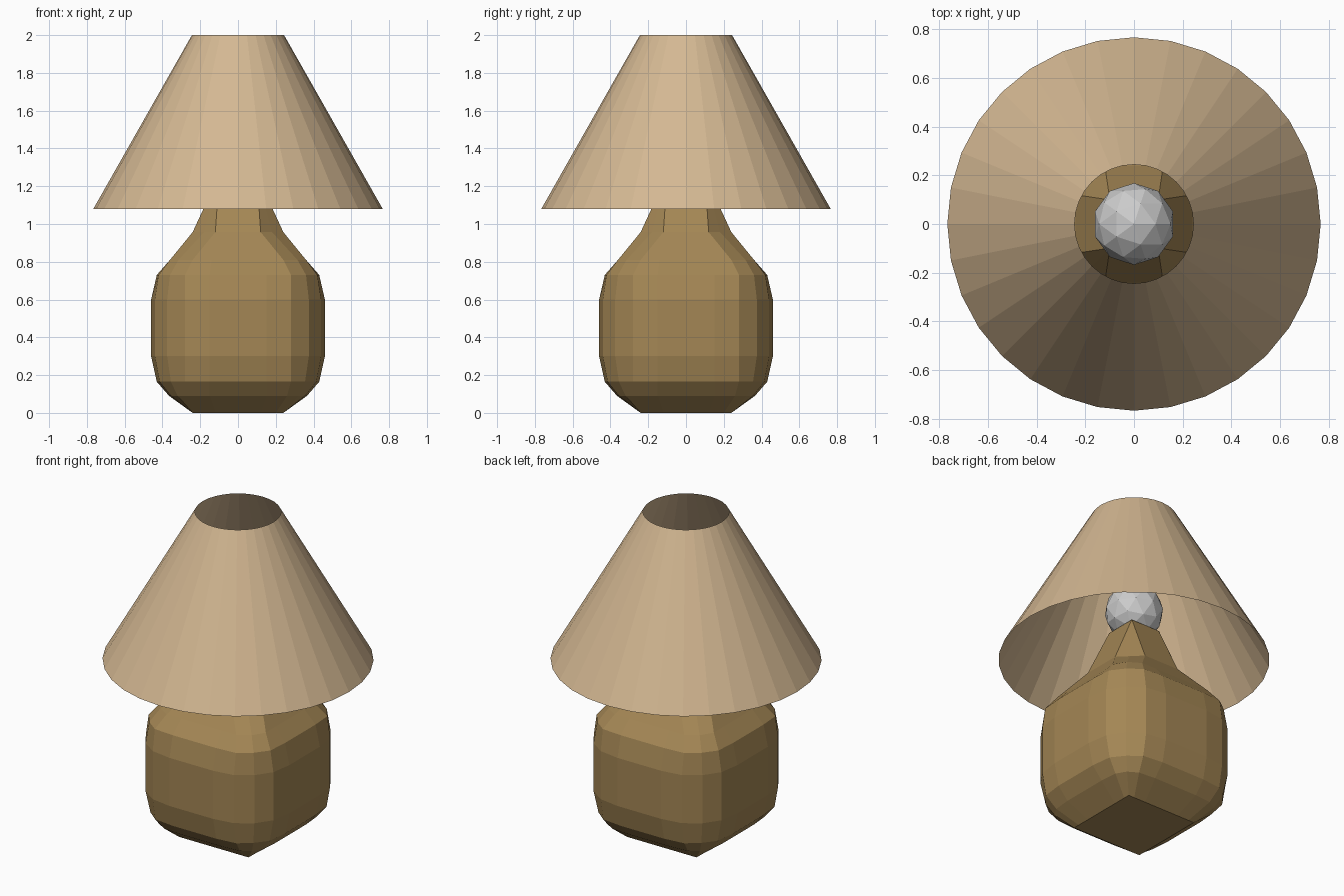
import bpy, bmesh
from mathutils import Matrix

if "Cube" in bpy.data.objects:
    bpy.data.objects.remove(bpy.data.objects["Cube"])


def material(name, color):
    m = bpy.data.materials.new(name)
    m.diffuse_color = (*color, 1)
    m.use_nodes = True
    m.node_tree.nodes["Principled BSDF"].inputs["Base Color"].default_value = m.diffuse_color
    return m


def make(name, bm, mat=None):
    mesh = bpy.data.meshes.new(name)
    bm.to_mesh(mesh)
    bm.free()
    ob = bpy.data.objects.new(name, mesh)
    bpy.context.collection.objects.link(ob)
    if mat:
        mesh.materials.append(mat)
    return ob


# Rounded-square ring: one side's points plus a corner, repeated four times
def ring(bm, z, inner, w, f, fw, c):
    side = [(-f, -fw), (-inner, -w), (inner, -w), (f, -fw), (c, -c)]
    verts = []
    for _ in range(4):
        verts += [bm.verts.new((x, y, z)) for x, y in side]
        side = [(-y, x) for x, y in side]
    return verts


# Lamp base: faceted body, sloping shoulder and tapered neck
# z, inner x, side distance, outer x, outer distance, corner
sections = [
    (0.00, 0.12, 0.24, 0.20, 0.24, 0.24),
    (0.09, 0.15, 0.365, 0.26, 0.355, 0.32),
    (0.165, 0.15, 0.43, 0.28, 0.415, 0.355),
    (0.30, 0.15, 0.46, 0.28, 0.44, 0.375),
    (0.60, 0.15, 0.46, 0.28, 0.44, 0.375),
    (0.73, 0.15, 0.43, 0.28, 0.42, 0.36),
    (0.81, 0.14, 0.36, 0.24, 0.36, 0.315),
    (0.957, 0.08, 0.24, 0.12, 0.24, 0.18),
    (1.26, 0.05, 0.10, 0.099, 0.10, 0.10),
]
bm = bmesh.new()
rings = [ring(bm, *s) for s in sections]
for a, b in zip(rings, rings[1:]):
    n = len(a)
    for i in range(n):
        j = (i + 1) % n
        bm.faces.new((a[i], a[j], b[j], b[i]))
bm.faces.new(rings[0][::-1])
bm.faces.new(rings[-1])
make("lamp_base", bm, material("brown_ceramic", (0.37, 0.24, 0.09)))

# Bulb
bm = bmesh.new()
bmesh.ops.create_icosphere(bm, subdivisions=2, radius=0.168,
                           matrix=Matrix.Translation((0, 0, 1.39)))
make("bulb", bm)

# Open conical shade
bm = bmesh.new()
bmesh.ops.create_cone(bm, cap_ends=False, segments=32, radius1=0.766, radius2=0.244,
                      depth=0.92, matrix=Matrix.Translation((0, 0, 1.54)))
make("lamp_shade", bm, material("tan_fabric", (0.66, 0.48, 0.29)))
